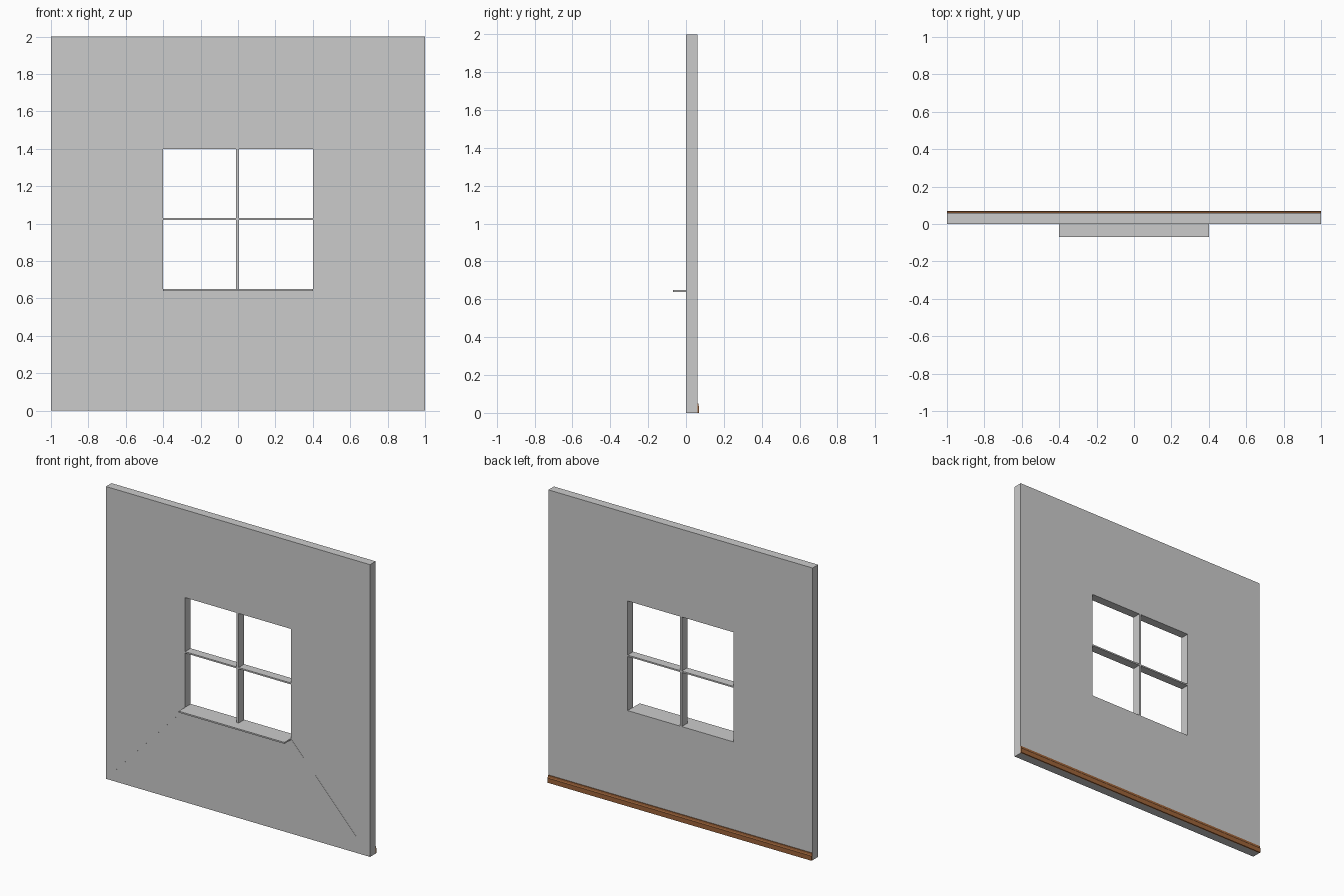
import bpy
import bmesh

if "Cube" in bpy.data.objects:
    bpy.data.objects.remove(bpy.data.objects["Cube"])


def material(name, rgb):
    m = bpy.data.materials.new(name)
    m.diffuse_color = (*rgb, 1.0)
    m.use_nodes = True
    m.node_tree.nodes["Principled BSDF"].inputs["Base Color"].default_value = m.diffuse_color
    return m


GREY = material("plaster_grey", (0.6, 0.6, 0.6))
BROWN = material("wood_brown", (0.34, 0.127, 0.042))


def finish(bm, name, mat):
    bmesh.ops.recalc_face_normals(bm, faces=bm.faces)
    me = bpy.data.meshes.new(name)
    bm.to_mesh(me)
    bm.free()
    me.materials.append(mat)
    ob = bpy.data.objects.new(name, me)
    bpy.context.collection.objects.link(ob)
    return ob


def prism(name, points, offset, mat):
    """Extrude a closed outline along an offset vector."""
    bm = bmesh.new()
    face = bm.faces.new([bm.verts.new(p) for p in points])
    res = bmesh.ops.extrude_face_region(bm, geom=[face], use_keep_orig=True)
    verts = [g for g in res["geom"] if isinstance(g, bmesh.types.BMVert)]
    bmesh.ops.translate(bm, verts=verts, vec=offset)
    return finish(bm, name, mat)


def box(name, x0, x1, y0, y1, z0, z1, mat):
    base = [(x0, y0, z0), (x1, y0, z0), (x1, y1, z0), (x0, y1, z0)]
    return prism(name, base, (0, 0, z1 - z0), mat)


# Wall panel: rectangular ring around the window opening, given thickness
BACK = 0.06
WX, WZ0, WZ1 = 0.4, 0.65, 1.4


def rect_loop(bm, half, z0, z1, y):
    return [bm.verts.new((x, y, z)) for x, z in
            ((-half, z0), (half, z0), (half, z1), (-half, z1))]


bm = bmesh.new()
loops = [rect_loop(bm, 1.0, 0, 2, 0), rect_loop(bm, WX, WZ0, WZ1, 0),
         rect_loop(bm, WX, WZ0, WZ1, BACK), rect_loop(bm, 1.0, 0, 2, BACK)]
for k in range(4):
    a, b = loops[k], loops[(k + 1) % 4]
    for i in range(4):
        j = (i + 1) % 4
        bm.faces.new((a[i], a[j], b[j], b[i]))
finish(bm, "wall_panel", GREY)

# Window bars, as deep as the wall
box("vertical_bar", -0.01, 0.005, 0, BACK, WZ0, WZ1, GREY)
box("horizontal_bar", -WX, WX, 0, BACK, 1.02, 1.03, GREY)

# Projecting window sill
box("window_sill", -WX, WX, -0.07, 0, 0.64, WZ0, GREY)

# Hairline tapered seams from the sill ends to the lower wall corners
for side, s in (("left", -1), ("right", 1)):
    prism("seam_" + side,
          [(s * WX, 0, WZ0), (s * WX, 0, 0.638), (s * 0.995, 0, 0.005)],
          (0, -0.001, 0), GREY)

# Skirting board along the back, with a moulded top
profile = [(0.06, 0), (0.07, 0), (0.07, 0.032), (0.066, 0.037),
           (0.065, 0.05), (0.06, 0.05)]
prism("skirting_board", [(-1, y, z) for y, z in profile], (2, 0, 0), BROWN)
